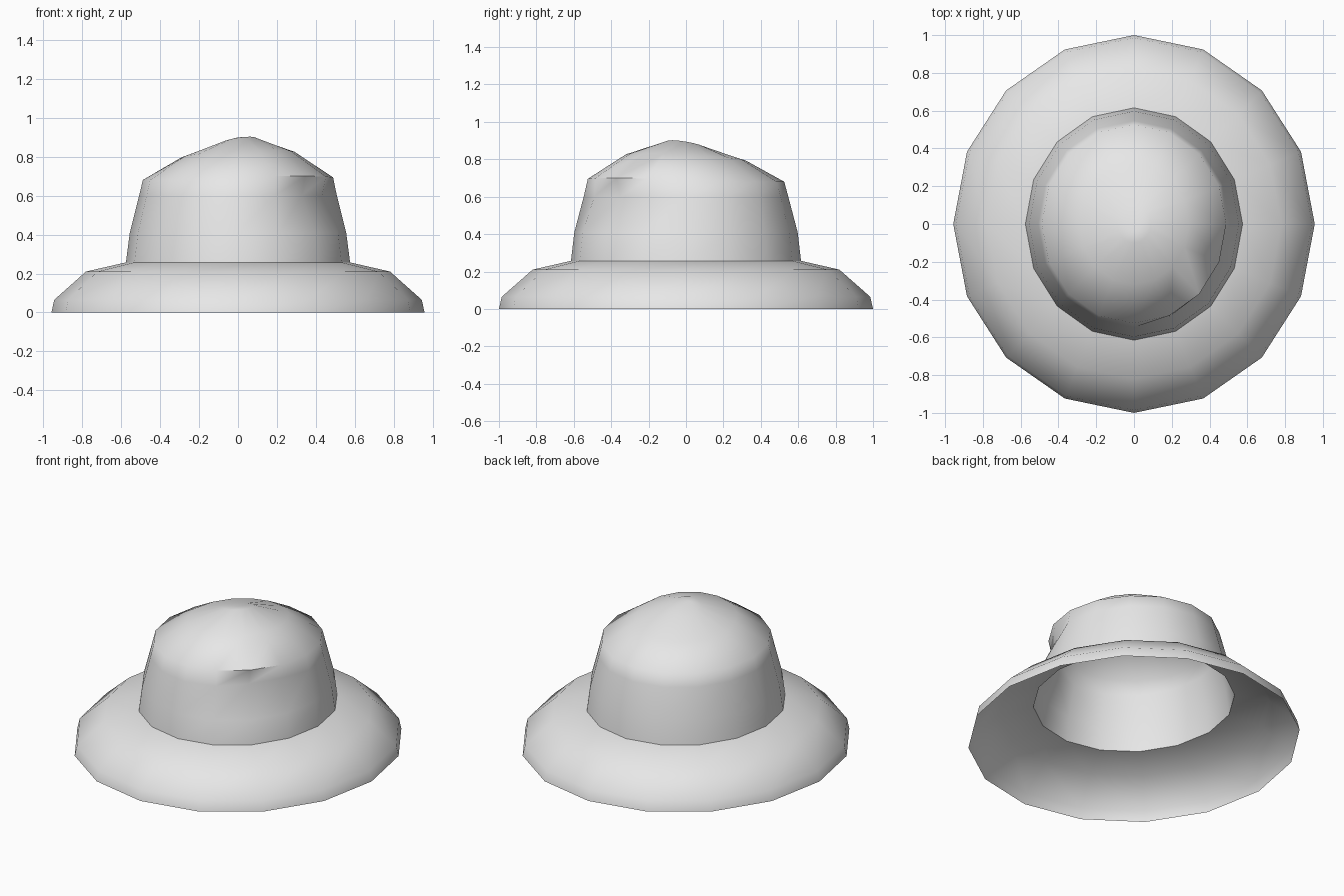
import bpy
import bmesh
import math

if "Cube" in bpy.data.objects:
    bpy.data.objects.remove(bpy.data.objects["Cube"])

SEGMENTS = 16

felt = bpy.data.materials.new("light_grey_felt")
felt.diffuse_color = (0.8, 0.8, 0.8, 1)
felt.use_nodes = True
felt.node_tree.nodes["Principled BSDF"].inputs["Base Color"].default_value = felt.diffuse_color


def oval_shell(name, rings, shape=None, apex=None):
    """Open oval shell through (x radius, y radius, height) rings, bottom to top."""
    bm = bmesh.new()
    loops = []
    for i, (rx, ry, z) in enumerate(rings):
        loop = []
        for k in range(SEGMENTS):
            a = math.tau * k / SEGMENTS
            scale, lift = shape(i, k, a) if shape else (1, 0)
            loop.append(bm.verts.new((rx * scale * math.cos(a),
                                      ry * scale * math.sin(a), z + lift)))
        loops.append(loop)
    for low, high in zip(loops, loops[1:]):
        for k in range(SEGMENTS):
            n = (k + 1) % SEGMENTS
            bm.faces.new((low[k], low[n], high[n], high[k]))
    if apex:
        tip = bm.verts.new(apex)
        for k in range(SEGMENTS):
            bm.faces.new((loops[-1][k], loops[-1][(k + 1) % SEGMENTS], tip))
    mesh = bpy.data.meshes.new(name)
    bm.to_mesh(mesh)
    bm.free()
    mesh.materials.append(felt)
    obj = bpy.data.objects.new(name, mesh)
    bpy.context.collection.objects.link(obj)
    bpy.ops.object.select_all(action='DESELECT')
    obj.select_set(True)
    bpy.context.view_layer.objects.active = obj
    bpy.ops.object.shade_smooth_by_angle(angle=math.radians(62))
    return obj


# Drooping brim, open underneath
oval_shell("brim", [(0.957, 1.0, 0.0), (0.943, 0.985, 0.065),
                    (0.78, 0.82, 0.21), (0.575, 0.615, 0.257)])


def crumple(ring, k, a):
    """Dent below the front right shoulder and a slightly lopsided top."""
    front_right = math.cos(a + math.radians(50))
    if ring == 2:
        return {15: 0.92, 14: 0.91, 13: 0.97}.get(k, 1), 0
    if ring == 3:
        return 1, 0.02 * max(0, front_right)
    if ring == 4:
        return 1, 0.022 * front_right
    if ring == 5:
        return 1, 0.022 * front_right
    return 1, 0


# Crown with tapered wall and crumpled domed top
oval_shell("crown", [(0.575, 0.615, 0.257), (0.555, 0.597, 0.41),
                     (0.507, 0.547, 0.60), (0.488, 0.525, 0.68),
                     (0.29, 0.32, 0.81), (0.09, 0.10, 0.88)],
           crumple, (0.0, -0.04, 0.898))
